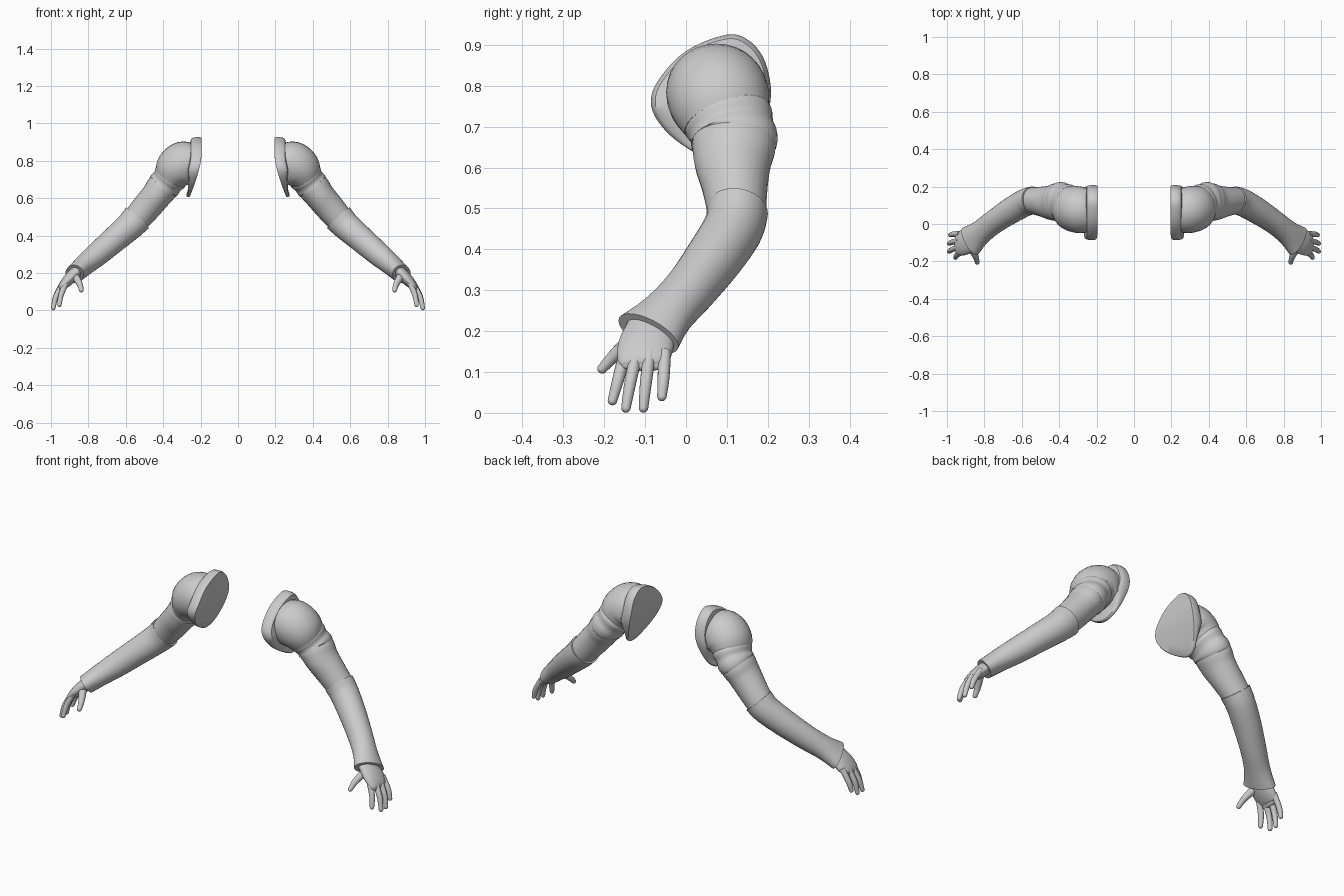
import bpy
import bmesh
from math import sin, cos, pi, radians
from mathutils import Vector

cube = bpy.data.objects.get("Cube")
if cube:
    bpy.data.objects.remove(cube, do_unlink=True)

grey = bpy.data.materials.new("plain grey")
grey.use_nodes = True
grey.diffuse_color = (0.6, 0.6, 0.6, 1)
grey.node_tree.nodes["Principled BSDF"].inputs["Base Color"].default_value = (0.6, 0.6, 0.6, 1)


def spline(points, steps, closed=False):
    """Catmull-Rom samples through points of any dimension."""
    n = len(points)

    def at(i):
        return points[i % n] if closed else points[max(0, min(n - 1, i))]

    out = []
    for i in range(n if closed else n - 1):
        a, b, c, d = (at(i + k) for k in (-1, 0, 1, 2))
        for s in range(steps):
            t = s / steps
            out.append([q + 0.5 * t * (r - p + t * (2 * p - 5 * q + 4 * r - w + t * (3 * (q - r) + w - p)))
                        for p, q, r, w in zip(a, b, c, d)])
    if not closed:
        out.append(list(points[-1]))
    return out


def skin(name, rings):
    """Join rings of points into a capped, smooth tube on both sides."""
    bm = bmesh.new()
    loops = [[bm.verts.new(p) for p in ring] for ring in rings]
    n = len(loops[0])
    for a, b in zip(loops, loops[1:]):
        for i in range(n):
            j = (i + 1) % n
            bm.faces.new((a[i], a[j], b[j], b[i]))
    bm.faces.new(loops[0])
    bm.faces.new(loops[-1])
    bmesh.ops.recalc_face_normals(bm, faces=bm.faces)
    mesh = bpy.data.meshes.new(name)
    bm.to_mesh(mesh)
    bm.free()
    mesh.materials.append(grey)
    mesh.shade_smooth()
    mesh.set_sharp_from_angle(angle=radians(40))
    obj = bpy.data.objects.new(name, mesh)
    bpy.context.scene.collection.objects.link(obj)
    mirror = obj.modifiers.new("mirror", "MIRROR")
    mirror.use_mirror_merge = False
    return obj


def limb(name, stations, sides=32, steps=5, round_end=False):
    """Loft ellipses along stations of x, y, z, width radius, depth radius."""
    path = spline(stations, steps)
    centres = [Vector(p[:3]) for p in path]
    last = len(path) - 1
    rings = []

    def ring(c, t, w, d):
        side = (Vector((0, 1, 0)) - t * t.y).normalized()
        up = t.cross(side)
        return [c + side * w * cos(2 * pi * k / sides) + up * d * sin(2 * pi * k / sides)
                for k in range(sides)]

    for i, p in enumerate(path):
        t = (centres[min(i + 1, last)] - centres[max(i - 1, 0)]).normalized()
        rings.append(ring(centres[i], t, p[3], p[4]))
    if round_end:
        w, d = path[-1][3:]
        for k in range(1, 6):
            a = k * pi / 2 / 5.2
            rings.append(ring(centres[-1] + t * d * sin(a), t, w * cos(a), d * cos(a)))
    return skin(name, rings)


# Egg-shaped shoulder plate with a flat inner face that leans outward below
egg = spline([(0.10, 0.925), (0.0, 0.885), (-0.07, 0.81), (-0.085, 0.75), (-0.05, 0.69),
              (0.015, 0.64), (0.09, 0.607), (0.15, 0.63), (0.19, 0.70), (0.208, 0.78),
              (0.193, 0.86), (0.155, 0.91)], 5, closed=True)
middle_y, middle_z = 0.07, 0.775


def plate_ring(scale, offset):
    ring = []
    for y, z in egg:
        y = middle_y + (y - middle_y) * scale
        z = middle_z + (z - middle_z) * scale
        lean = 0.063 * (max(0, 0.82 - z) / 0.215) ** 1.4
        thin = max(0.4, min(1, (z - 0.6) / 0.15))
        ring.append((0.196 + lean + offset * thin, y, z))
    return ring


skin("shoulder_plate", [plate_ring(s, o) for s, o in (
    (0.05, 0), (0.35, 0), (0.7, 0), (0.98, 0), (1, 0.008), (1, 0.03),
    (0.98, 0.045), (0.93, 0.056), (0.8, 0.06), (0.4, 0.06))])

# Sleeve sections, from the shoulder down to the cuff
limb("shoulder_cap", [
    (0.235, 0.075, 0.79, 0.115, 0.10), (0.285, 0.075, 0.785, 0.124, 0.12),
    (0.33, 0.085, 0.757, 0.122, 0.114), (0.36, 0.10, 0.715, 0.108, 0.092)])
limb("shoulder_band", [
    (0.352, 0.10, 0.725, 0.105, 0.088), (0.362, 0.105, 0.712, 0.11, 0.094),
    (0.378, 0.112, 0.69, 0.104, 0.086), (0.395, 0.118, 0.668, 0.107, 0.089),
    (0.405, 0.118, 0.655, 0.10, 0.083)])
limb("upper_arm", [
    (0.39, 0.117, 0.675, 0.10, 0.08), (0.41, 0.117, 0.65, 0.102, 0.085),
    (0.44, 0.115, 0.61, 0.094, 0.08), (0.49, 0.12, 0.55, 0.08, 0.078),
    (0.55, 0.125, 0.48, 0.07, 0.072)])
limb("forearm_sleeve", [
    (0.538, 0.126, 0.494, 0.075, 0.082), (0.58, 0.115, 0.45, 0.073, 0.076),
    (0.66, 0.07, 0.38, 0.07, 0.07), (0.75, 0.01, 0.302, 0.064, 0.064),
    (0.82, -0.045, 0.243, 0.067, 0.056), (0.875, -0.092, 0.194, 0.087, 0.05)])

# Palm
limb("palm", [
    (0.86, -0.085, 0.21, 0.06, 0.034), (0.905, -0.098, 0.165, 0.068, 0.031),
    (0.938, -0.105, 0.13, 0.063, 0.022), (0.946, -0.106, 0.115, 0.054, 0.013)], round_end=True)

# Fingers and thumb: base, middle joint and tip
digits = {
    "index_finger": ((0.918, -0.148, 0.15), (0.945, -0.165, 0.085), (0.955, -0.18, 0.03)),
    "middle_finger": ((0.93, -0.12, 0.15), (0.972, -0.136, 0.075), (0.988, -0.147, 0.012)),
    "ring_finger": ((0.935, -0.088, 0.15), (0.974, -0.098, 0.075), (0.988, -0.104, 0.012)),
    "little_finger": ((0.93, -0.052, 0.15), (0.968, -0.055, 0.085), (0.982, -0.059, 0.04)),
    "thumb": ((0.872, -0.125, 0.185), (0.846, -0.175, 0.14), (0.838, -0.205, 0.108)),
}
for name, joints in digits.items():
    radii = (0.022, 0.016, 0.012) if name == "thumb" else (0.0155, 0.0145, 0.0115)
    limb(name, [(*p, r, r) for p, r in zip(joints, radii)], sides=16, round_end=True)
